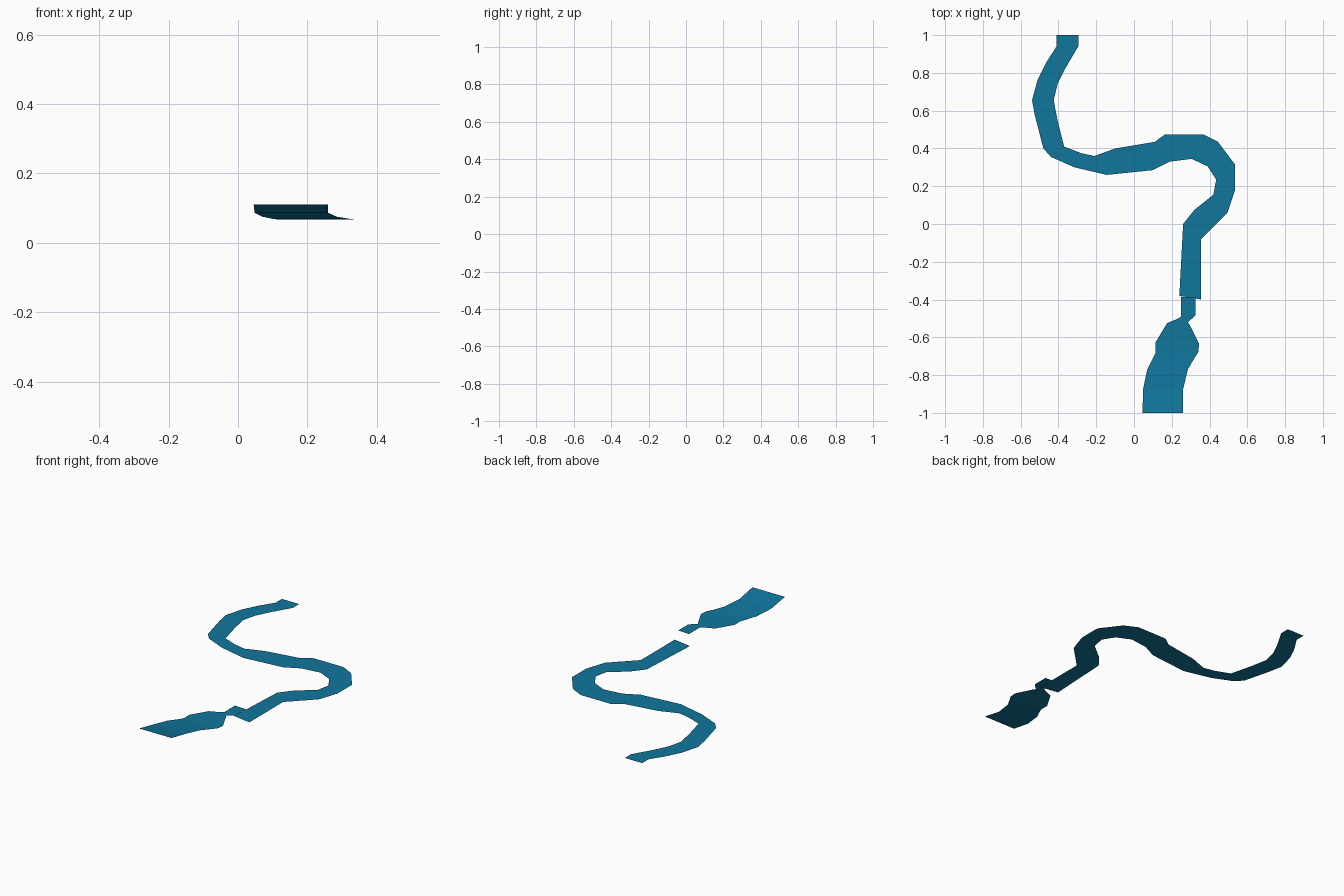
import bpy

water = bpy.data.materials.new("water")
water.diffuse_color = (0.005, 0.18, 0.33, 1)


def ribbon(name, sections):
    """Flat-faced strip through (left x, left y, right x, right y, z) sections."""
    verts, faces = [], []
    for lx, ly, rx, ry, z in sections:
        verts += [(lx, ly, z), (rx, ry, z)]
    for i in range(0, len(verts) - 2, 2):
        faces.append((i, i + 2, i + 3, i + 1))
    mesh = bpy.data.meshes.new(name)
    mesh.from_pydata(verts, [], faces)
    mesh.materials.append(water)
    obj = bpy.data.objects.new(name, mesh)
    bpy.context.collection.objects.link(obj)
    return obj


# Lower winding river, level with the ground
lower_banks = [
    (-.41, 1, -.295, 1), (-.41, .94, -.295, .94), (-.465, .855, -.36, .83),
    (-.51, .765, -.405, .74), (-.54, .655, -.425, .655), (-.525, .575, -.405, .55),
    (-.48, .40, -.37, .41), (-.44, .355, -.28, .375), (-.315, .30, -.21, .36),
    (-.145, .26, -.10, .40), (.10, .285, .11, .435), (.19, .33, .165, .475),
    (.305, .345, .365, .475), (.39, .305, .445, .435), (.435, .235, .535, .315),
    (.42, .155, .535, .18), (.32, .075, .495, .06), (.26, 0, .355, -.08),
    (.24, -.38, .355, -.40),
]
ribbon("lower_river", [(*bank, 0) for bank in lower_banks])

# Upper stream: narrow outlet, pool, and inlet rising to the front edge
POOL = 0.067
ribbon("upper_stream", [
    (.25, -.385, .325, -.39, POOL), (.25, -.49, .325, -.485, POOL),
    (.235, -.50, .285, -.52, POOL), (.175, -.525, .295, -.535, POOL),
    (.115, -.625, .345, -.635, POOL), (.115, -.68, .34, -.68, POOL),
    (.10, -.71, .32, -.71, .069), (.07, -.77, .285, -.77, .075),
    (.048, -.875, .26, -.875, .086), (.045, -1, .26, -1, .11),
])
